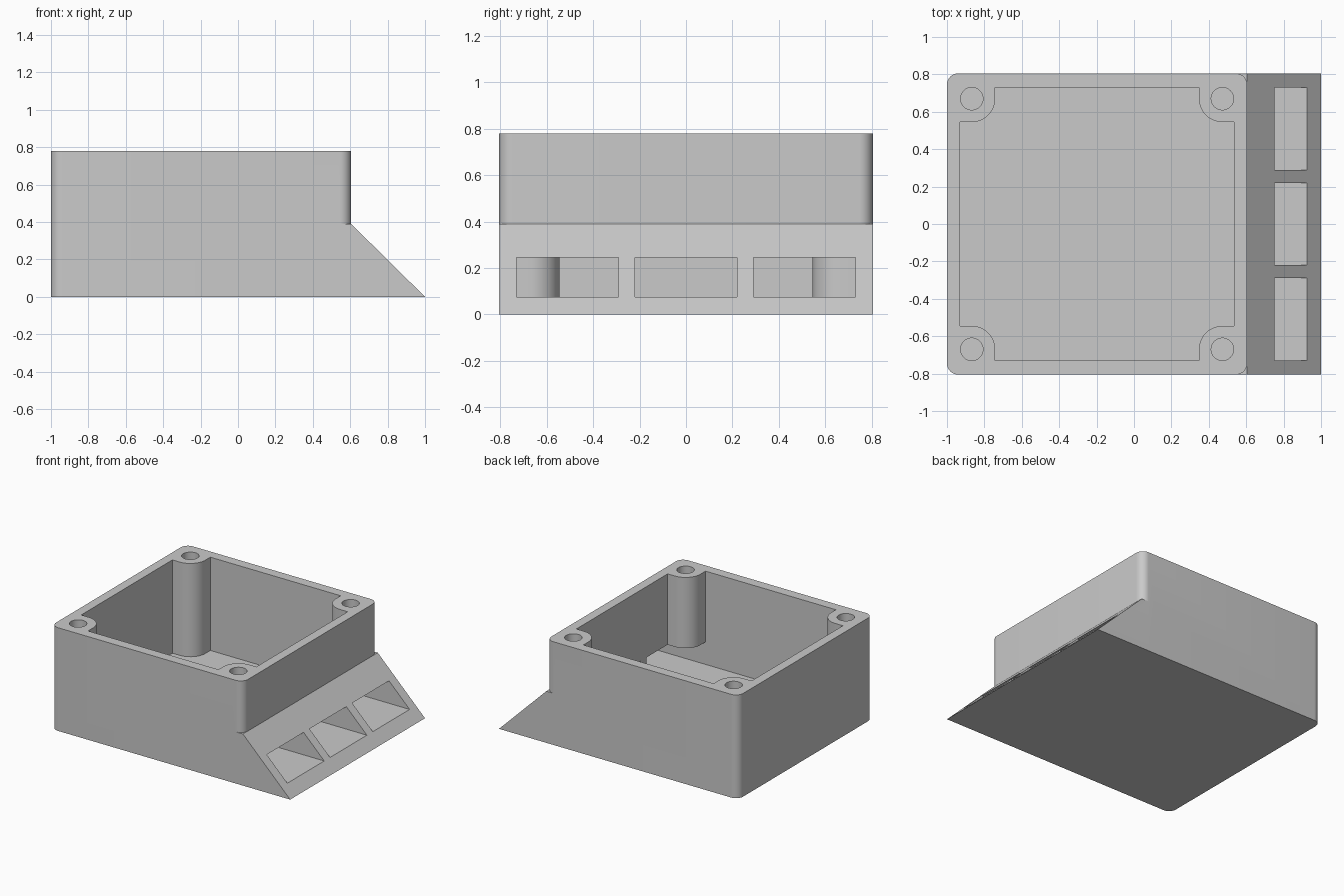
import bpy, bmesh, math
from mathutils import Vector

if "Cube" in bpy.data.objects:
    bpy.data.objects.remove(bpy.data.objects["Cube"], do_unlink=True)

# Main dimensions
LEFT, RIGHT, HALF, TOP = -1.0, 0.605, 0.805, 0.78
WALL, FLOOR, STEP = 0.07, 0.075, 0.39
CX, CY = (LEFT + RIGHT) / 2, 0.67          # screw post layout
POST_DX, POST_R, HOLE_R = 0.67, 0.125, 0.06

grey = bpy.data.materials.new("plain grey")
grey.use_nodes = True
grey.diffuse_color = (0.59, 0.59, 0.59, 1)
grey.node_tree.nodes["Principled BSDF"].inputs["Base Color"].default_value = (0.59, 0.59, 0.59, 1)


def prism(name, outline, direction):
    """Extrude a closed outline of 3D points along a direction."""
    bm = bmesh.new()
    base = bm.faces.new([bm.verts.new(p) for p in outline])
    ext = bmesh.ops.extrude_face_region(bm, geom=[base])
    moved = [v for v in ext["geom"] if isinstance(v, bmesh.types.BMVert)]
    bmesh.ops.translate(bm, verts=moved, vec=Vector(direction))
    bmesh.ops.recalc_face_normals(bm, faces=bm.faces)
    mesh = bpy.data.meshes.new(name)
    bm.to_mesh(mesh)
    bm.free()
    mesh.materials.append(grey)
    obj = bpy.data.objects.new(name, mesh)
    bpy.context.collection.objects.link(obj)
    return obj


def arc(cx, cy, r, start, end, z, steps=12):
    angles = [math.radians(start + (end - start) * i / steps) for i in range(steps + 1)]
    return [(cx + r * math.cos(a), cy + r * math.sin(a), z) for a in angles]


def combine(target, tool, operation):
    """Apply a boolean and discard the tool."""
    tool.hide_render = True
    mod = target.modifiers.new("cut", "BOOLEAN")
    mod.operation, mod.solver, mod.object = operation, "EXACT", tool
    bpy.context.view_layer.objects.active = target
    bpy.ops.object.modifier_apply(modifier=mod.name)
    bpy.data.objects.remove(tool, do_unlink=True)


corners = [(1, 1), (-1, 1), (-1, -1), (1, -1)]

# Box with rounded vertical edges
r = 0.06
outline = []
for i, (sx, sy) in enumerate(corners):
    outline += arc(CX + sx * (RIGHT - CX - r), sy * (HALF - r), r, i * 90, i * 90 + 90, 0)
box = prism("enclosure", outline, (0, 0, TOP))

# Sloped side ramp
ramp = prism("ramp", [(0.5, -HALF, 0), (1, -HALF, 0), (RIGHT, -HALF, STEP), (0.5, -HALF, STEP)],
             (0, 2 * HALF, 0))
combine(box, ramp, "UNION")

# Cavity that leaves a rounded post in each corner
ix, iy = RIGHT - WALL - CX, HALF - 0.075
outline = []
for i, (sx, sy) in enumerate(corners):
    a = 270 + i * 90
    bend = arc(CX + sx * POST_DX, sy * CY, POST_R, a, a - 90, FLOOR)
    on_x = (CX + sx * ix, sy * (CY - POST_R), FLOOR)
    on_y = (CX + sx * (POST_DX - POST_R), sy * iy, FLOOR)
    ends = (on_x, on_y) if sx * sy > 0 else (on_y, on_x)
    outline += [ends[0]] + bend + [ends[1]]
combine(box, prism("cavity", outline, (0, 0, 1)), "DIFFERENCE")

# Three passages from the ramp into the cavity, cutting under the posts
for y in (-0.51, 0, 0.51):
    w = 0.22
    slot = prism("slot", [(0.3, y - w, FLOOR), (1.1, y - w, FLOOR),
                          (1.1, y + w, FLOOR), (0.3, y + w, FLOOR)], (0, 0, 0.17))
    combine(box, slot, "DIFFERENCE")

# Screw holes
for sx, sy in corners:
    ring = arc(CX + sx * POST_DX, sy * CY, HOLE_R, 0, 360, STEP, 32)[:-1]
    combine(box, prism("screw_hole", ring, (0, 0, 1)), "DIFFERENCE")

# Smooth curved walls, keep edges crisp
bpy.ops.object.select_all(action="DESELECT")
box.select_set(True)
bpy.context.view_layer.objects.active = box
bpy.ops.object.shade_smooth_by_angle(angle=math.radians(30))
